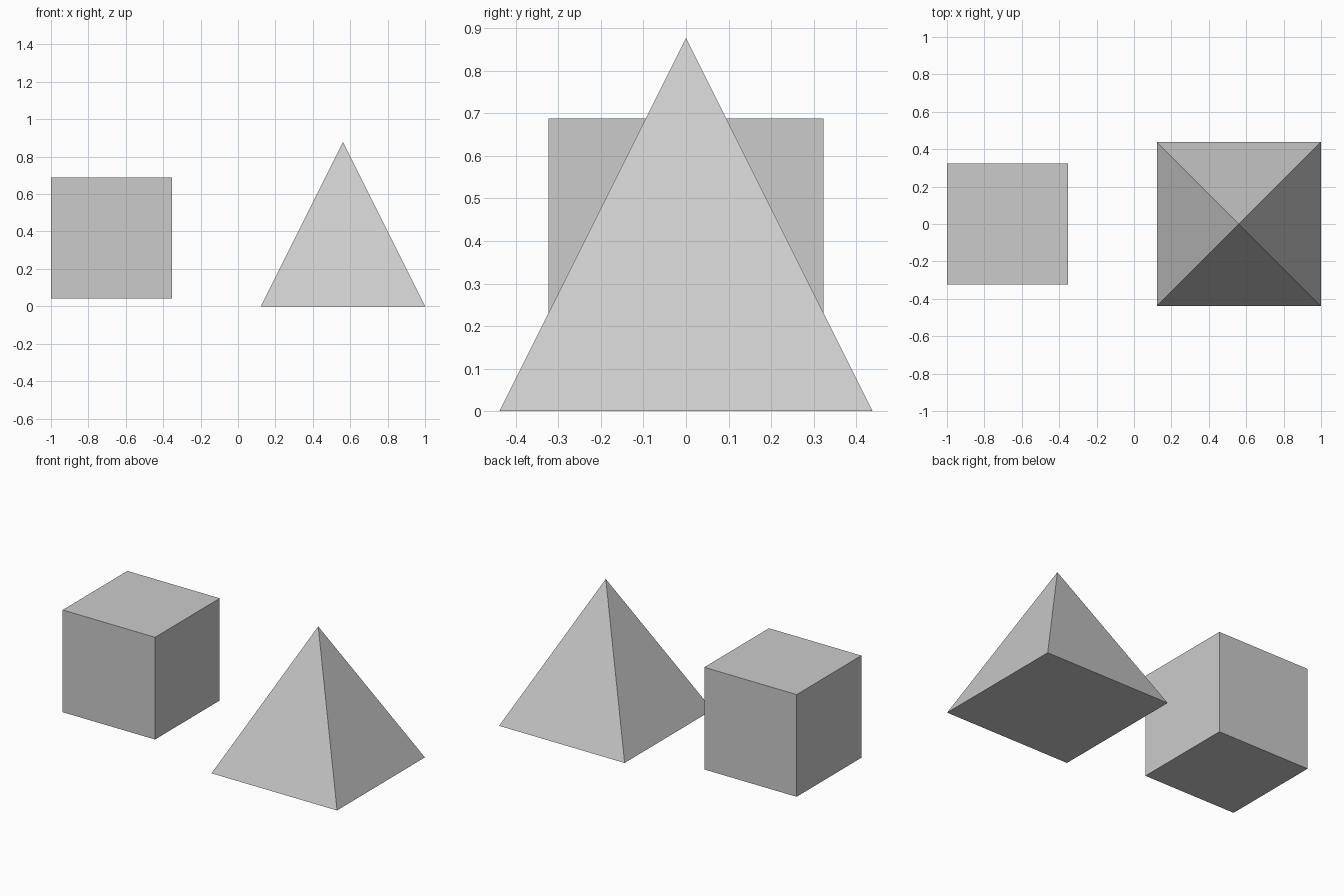
import bpy
import math

if "Cube" in bpy.data.objects:
    bpy.data.objects.remove(bpy.data.objects["Cube"])

# Floating cube on the left
bpy.ops.mesh.primitive_cube_add(size=0.646, location=(-0.677, 0, 0.365))
bpy.context.object.name = "cube"

# Square pyramid on the right, standing on the ground
half, height = 0.439, 0.878
bpy.ops.mesh.primitive_cone_add(
    vertices=4, radius1=half * math.sqrt(2), radius2=0, depth=height,
    location=(1 - half, 0, height / 2), rotation=(0, 0, math.radians(45)))
bpy.context.object.name = "pyramid"
